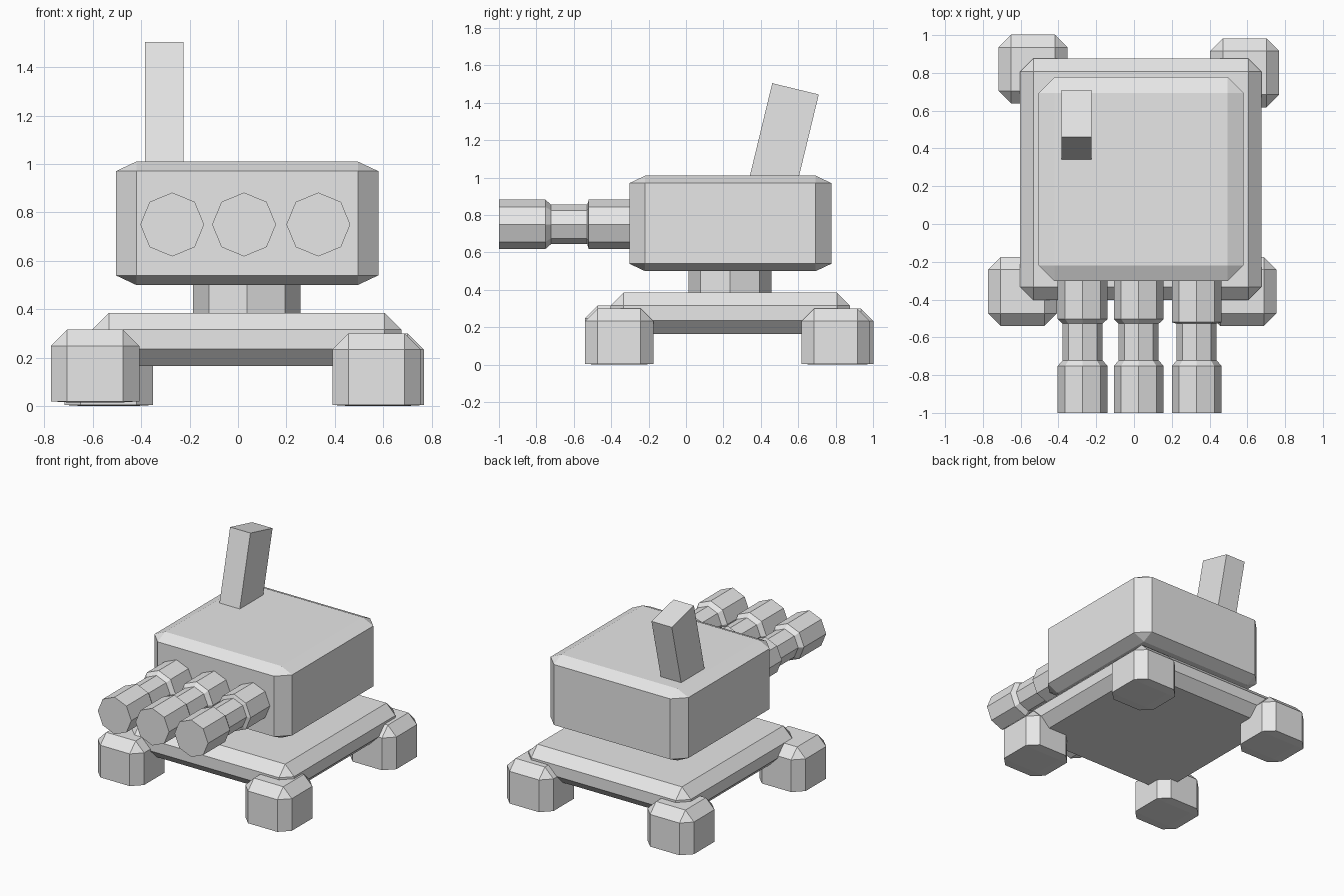
import bpy, bmesh
from math import pi, radians
from mathutils import Matrix, Vector

if "Cube" in bpy.data.objects:
    bpy.data.objects.remove(bpy.data.objects["Cube"])

grey = bpy.data.materials.new("plain_grey")
grey.use_nodes = True
grey.diffuse_color = (0.8, 0.8, 0.8, 1)
grey.node_tree.nodes["Principled BSDF"].inputs["Base Color"].default_value = (0.8, 0.8, 0.8, 1)


def finish(name, bm):
    bmesh.ops.recalc_face_normals(bm, faces=bm.faces)
    mesh = bpy.data.meshes.new(name)
    bm.to_mesh(mesh)
    bm.free()
    mesh.materials.append(grey)
    obj = bpy.data.objects.new(name, mesh)
    bpy.context.collection.objects.link(obj)
    return obj


def box(name, low, high, bevel=0, proportional=False, flat_base=False):
    """Chamfered box; a proportional chamfer is a fraction of each side."""
    low, high = Vector(low), Vector(high)
    size = high - low
    bm = bmesh.new()
    bmesh.ops.create_cube(bm, size=1)
    if not proportional:
        bmesh.ops.scale(bm, vec=size, verts=bm.verts)
    if bevel:
        bmesh.ops.bevel(bm, geom=bm.edges[:], offset=bevel, segments=1,
                        profile=0.5, affect='EDGES')
    if proportional:
        bmesh.ops.scale(bm, vec=size, verts=bm.verts)
    # press the lower chamfer flat against the ground
    if flat_base:
        for v in bm.verts:
            if v.co.z < -size.z / 2 + bevel * 1.1:
                v.co.z = -size.z / 2 + (0.004 if v.co.z > -size.z / 2 + 0.01 else 0)
    bmesh.ops.translate(bm, vec=(low + high) / 2, verts=bm.verts)
    return finish(name, bm)


def lathe(name, profile, matrix, sides=8):
    """Capped solid from (radius, height) pairs around local z."""
    bm = bmesh.new()
    rings = []
    for r, h in profile:
        rings.append([bm.verts.new(matrix @ (Matrix.Rotation(2 * pi * i / sides, 4, 'Z')
                                             @ Vector((r, 0, h)))) for i in range(sides)])
    for a, b in zip(rings, rings[1:]):
        for i in range(sides):
            j = (i + 1) % sides
            bm.faces.new((a[i], a[j], b[j], b[i]))
    bm.faces.new(rings[0])
    bm.faces.new(rings[-1])
    return finish(name, bm)


# Base plate, neck and turret body
box("base_plate", (-0.603, -0.403, 0.165), (0.675, 0.877, 0.385), 0.07)
lathe("neck", [(0.222, 0.3), (0.222, 0.6)], Matrix.Translation((0.037, 0.235, 0)))
box("turret_body", (-0.505, -0.303, 0.5), (0.58, 0.778, 1.01), 0.078, proportional=True)

# Feet: lower corner position, each the same width
for name, x, y, z in (("front_right_foot", -0.773, -0.54, 0.015),
                      ("front_left_foot", 0.39, -0.54, 0),
                      ("back_right_foot", -0.717, 0.637, 0),
                      ("back_left_foot", 0.403, 0.618, 0)):
    box(name, (x, y, z), (x + 0.365, y + 0.365, z + 0.3), 0.067, flat_base=True)

# Three barrels with a narrow waist
for name, x, rear in (("right_barrel", -0.272, 0.503), ("middle_barrel", 0.025, 0.503),
                      ("left_barrel", 0.332, 0.52)):
    place = Matrix.Translation((x, 0, 0.75)) @ Matrix.Rotation(pi / 2, 4, 'X')
    lathe(name, [(0.132, 0.27), (0.132, rear), (0.106, 0.528), (0.106, 0.722),
                 (0.132, 0.752), (0.132, 1)], place)

# Leaning mast on the roof
mast = box("mast", (-0.08, -0.128, -0.3), (0.08, 0.128, 0.3))
mast.data.transform(Matrix.Translation((-0.305, 0.515, 1.183))
                    @ Matrix.Rotation(radians(-13.6), 4, 'X'))
